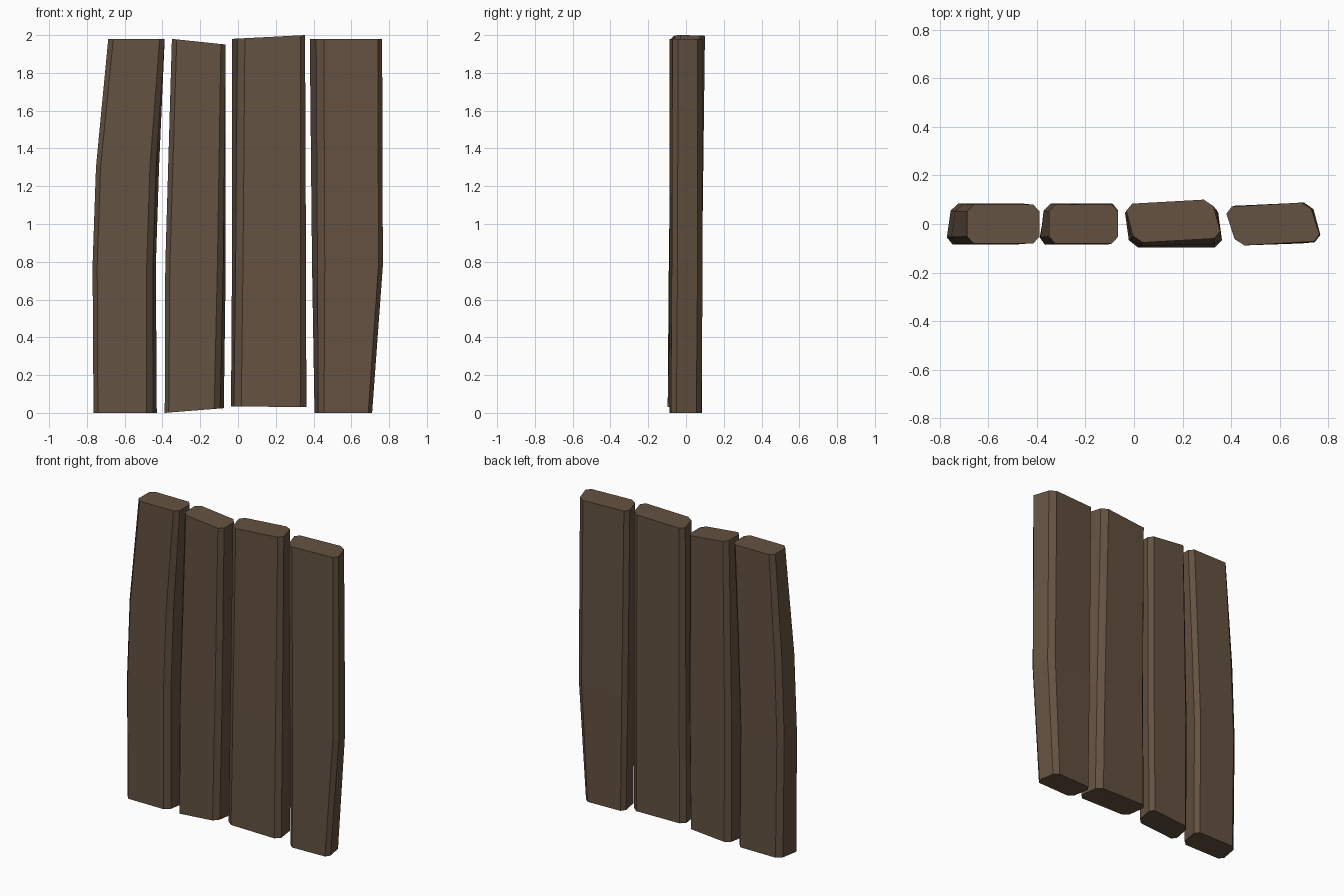
import bpy, bmesh

if "Cube" in bpy.data.objects:
    bpy.data.objects.remove(bpy.data.objects["Cube"])

wood = bpy.data.materials.new("dark_brown_wood")
wood.diffuse_color = (0.127, 0.084, 0.053, 1)
wood.use_nodes = True
wood.node_tree.nodes["Principled BSDF"].inputs["Base Color"].default_value = wood.diffuse_color

# Chamfered rectangle, counter-clockwise in unit space
PROFILE = [(-1, -.65), (-.82, -1), (.82, -1), (1, -.65),
           (1, .65), (.82, 1), (-.82, 1), (-1, .65)]


def plank(name, rings):
    """Loft a board. Ring: left x, right x, left z, right z, y centre, half depth, x skew, y skew."""
    bm = bmesh.new()
    loops = []
    for xl, xr, zl, zr, yc, hy, s, t in rings:
        cx, hx = (xl + xr) / 2, (xr - xl) / 2
        loop = []
        for u, v in PROFILE:
            x = cx + u * (hx - .65 * abs(s)) - v * s
            y = yc + v * (hy - .8 * t) + u * t
            f = (x - xl) / (xr - xl)
            loop.append(bm.verts.new((x, y, zl + (zr - zl) * f)))
        loops.append(loop)
    for a, b in zip(loops, loops[1:]):
        for i in range(8):
            j = (i + 1) % 8
            bm.faces.new((a[i], a[j], b[j], b[i]))
    bm.faces.new(loops[0][::-1])
    bm.faces.new(loops[-1])
    bmesh.ops.recalc_face_normals(bm, faces=bm.faces)
    me = bpy.data.meshes.new(name)
    bm.to_mesh(me)
    bm.free()
    me.materials.append(wood)
    bpy.context.collection.objects.link(bpy.data.objects.new(name, me))


# Four uneven boards, left to right
plank("far_left_plank", [
    (-.765, -.43, 0, 0, 0, .085, -.015, 0),
    (-.77, -.435, .78, .78, 0, .085, -.012, 0),
    (-.752, -.418, 1.3, 1.3, 0, .082, -.012, 0),
    (-.687, -.388, 1.98, 1.98, 0, .08, 0, 0)])
plank("left_plank", [
    (-.388, -.075, 0, .025, 0, .085, -.015, 0),
    (-.385, -.065, .78, .78, 0, .085, -.01, 0),
    (-.35, -.065, 1.98, 1.95, 0, .08, 0, 0)])
plank("right_plank", [
    (-.037, .362, .035, .03, -.01, .087, .012, 0),
    (-.032, .36, .78, .78, -.003, .088, .015, .005),
    (-.032, .355, 1.98, 2.0, .012, .088, .022, .01)])
plank("far_right_plank", [
    (.405, .71, 0, 0, -.003, .085, .015, .005),
    (.392, .767, .78, .78, 0, .088, .022, .008),
    (.38, .763, 1.98, 1.98, 0, .088, .026, .01)])
